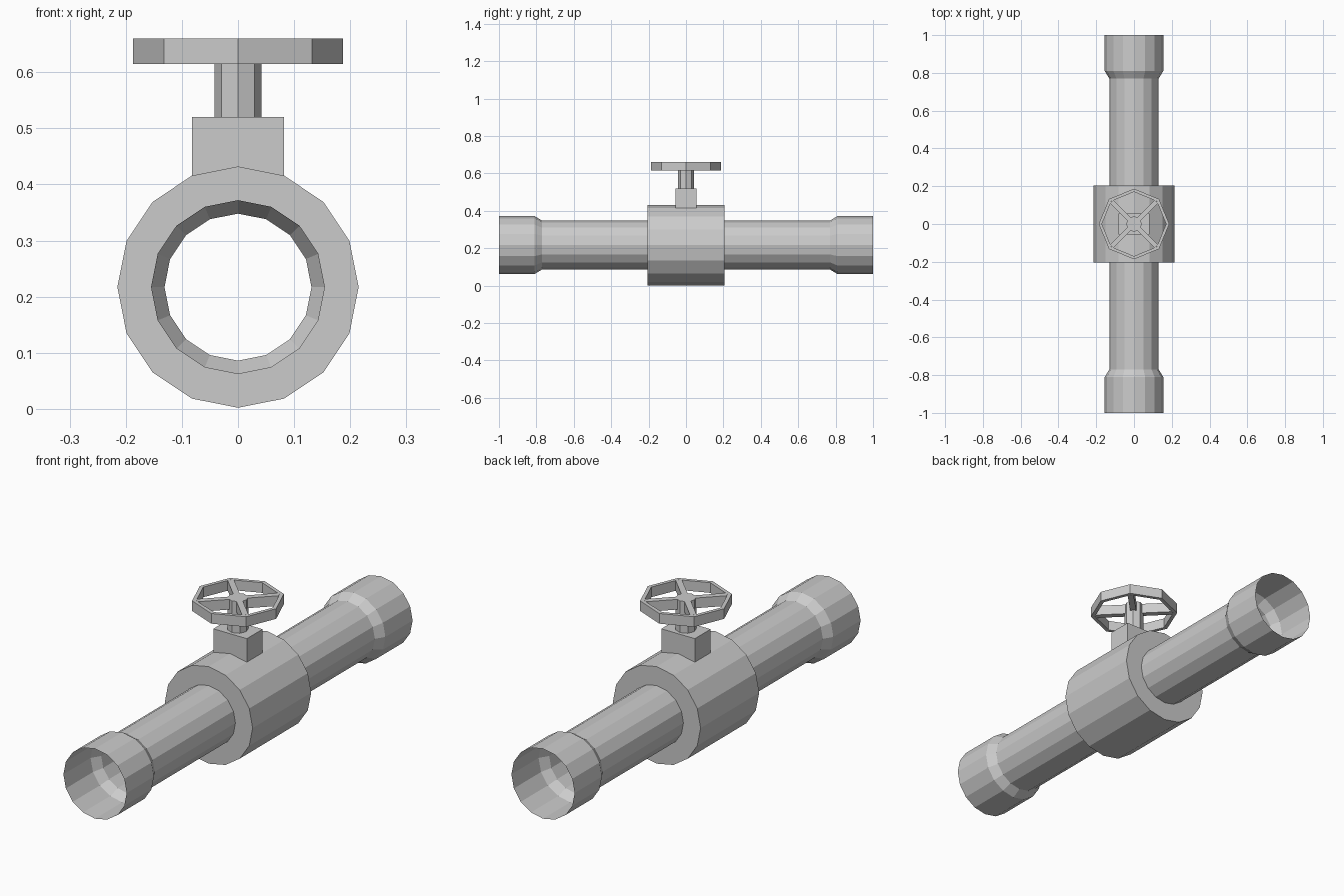
import bpy, bmesh
from math import sin, cos, pi

if "Cube" in bpy.data.objects:
    bpy.data.objects.remove(bpy.data.objects["Cube"])

CZ = 0.217  # pipe axis height


def make(name, verts, faces):
    me = bpy.data.meshes.new(name)
    me.from_pydata(verts, [], faces)
    bm = bmesh.new()
    bm.from_mesh(me)
    bmesh.ops.recalc_face_normals(bm, faces=bm.faces)
    bm.to_mesh(me)
    bm.free()
    ob = bpy.data.objects.new(name, me)
    bpy.context.collection.objects.link(ob)
    return ob


def lathe(name, profile, n, place, closed=False):
    """Revolve (radius, along) points; place maps (a, b, along) to xyz."""
    verts = [place(r * cos(2 * pi * i / n), r * sin(2 * pi * i / n), t)
             for r, t in profile for i in range(n)]
    m = len(profile)
    faces = []
    for k in range(m if closed else m - 1):
        a, b = k * n, ((k + 1) % m) * n
        faces += [(a + i, a + (i + 1) % n, b + (i + 1) % n, b + i) for i in range(n)]
    return make(name, verts, faces)


def along_y(a, b, t):
    return (a, t, CZ + b)


def along_z(a, b, t):
    return (a, b, t)


# Pipe with flared open ends and thick valve body, one open shell
half = [(0.155, 1.0), (0.155, 0.81), (0.131, 0.77), (0.131, 0.205), (0.215, 0.205)]
lathe("pipe_and_valve_body", half + [(r, -y) for r, y in reversed(half)], 16, along_y)

# Bonnet block on top of the body, open underneath
x, y, z0, z1 = 0.082, 0.055, 0.416, 0.52
corners = [(-x, -y), (x, -y), (x, y), (-x, y)]
make("bonnet_block",
     [(a, b, z) for z in (z0, z1) for a, b in corners],
     [(i, (i + 1) % 4, 4 + (i + 1) % 4, 4 + i) for i in range(4)] + [(4, 5, 6, 7)])

# Valve stem
lathe("stem", [(0.042, 0.52), (0.042, 0.615)], 8, along_z)

# Handwheel rim and hub
W0, W1 = 0.615, 0.66
lathe("wheel_rim", [(0.187, W0), (0.187, W1), (0.170, W1), (0.170, W0)], 8, along_z, True)
lathe("wheel_hub", [(0.0, W0), (0.042, W0), (0.042, W1), (0.0, W1)], 8, along_z)

# Four diagonal spokes
for k in range(4):
    c, s = cos(pi / 4 + k * pi / 2), sin(pi / 4 + k * pi / 2)
    w = 0.013
    plan = [(0.035, -w), (0.168, -w), (0.168, w), (0.035, w)]
    make(f"wheel_spoke_{k + 1}",
         [(u * c - v * s, u * s + v * c, z) for z in (W0, W1) for u, v in plan],
         [(0, 1, 2, 3), (4, 5, 6, 7)]
         + [(i, (i + 1) % 4, 4 + (i + 1) % 4, 4 + i) for i in range(4)])
